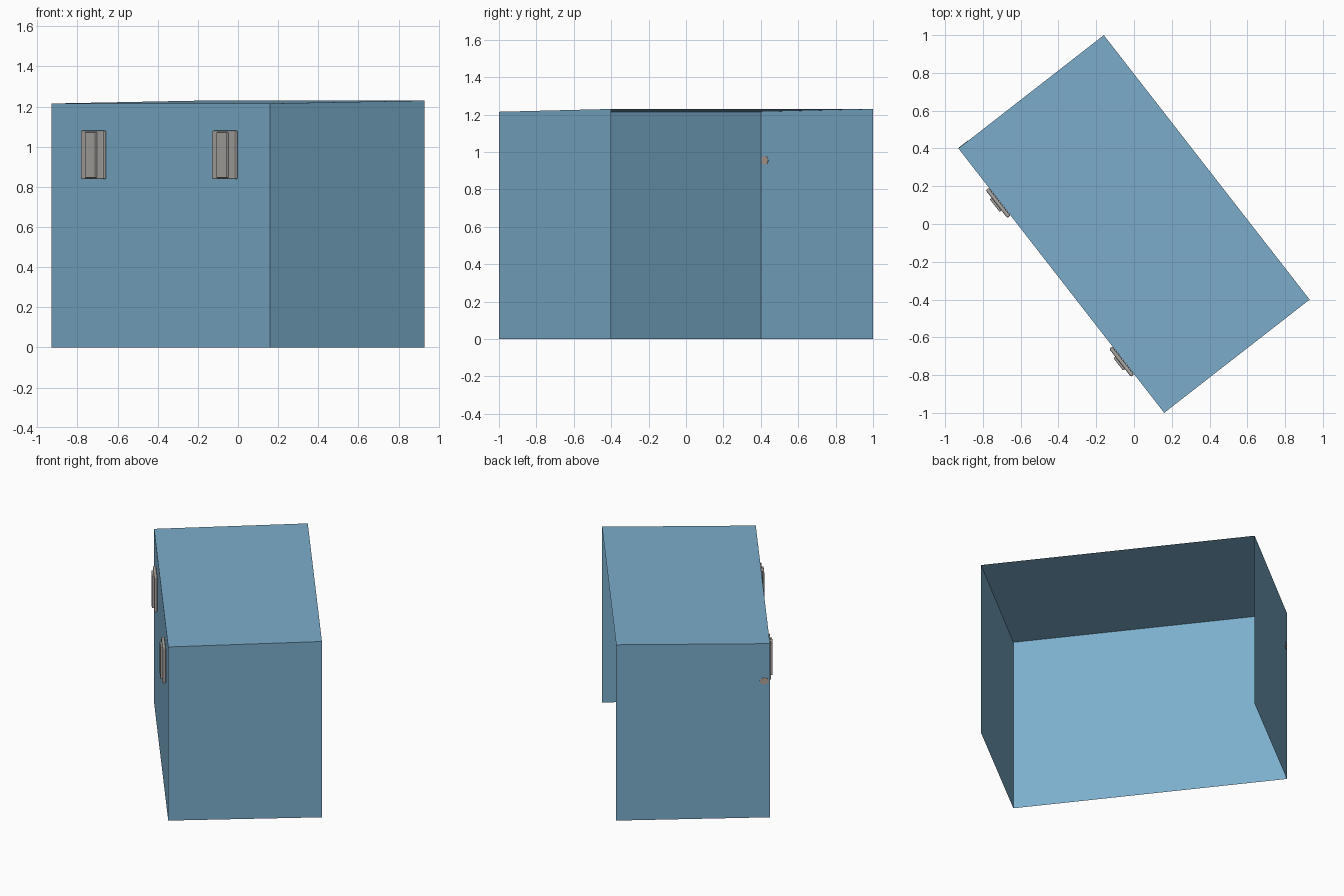
import bpy
import bmesh
import math
from mathutils import Matrix, Vector

cube = bpy.data.objects.get("Cube")
if cube:
    bpy.data.objects.remove(cube, do_unlink=True)

# Local frame: x along the long wall, -y out of that wall, then turned about z
TURN = Matrix.Rotation(math.radians(-52.1), 4, 'Z')
HALF_L, HALF_W = 0.887, 0.488
LOW, HIGH = 1.215, 1.23


def material(name, colour):
    mat = bpy.data.materials.new(name)
    mat.use_nodes = True
    mat.diffuse_color = (*colour, 1)
    mat.node_tree.nodes["Principled BSDF"].inputs["Base Color"].default_value = (*colour, 1)
    return mat


blue = material("dusty blue", (0.2, 0.42, 0.6))
grey = material("warm grey", (0.41, 0.40, 0.38))
tan = material("pale brown", (0.45, 0.36, 0.30))


def finish(name, bm, mat):
    bm.transform(TURN)
    mesh = bpy.data.meshes.new(name)
    bm.to_mesh(mesh)
    bm.free()
    mesh.materials.append(mat)
    obj = bpy.data.objects.new(name, mesh)
    bpy.context.collection.objects.link(obj)
    return obj


def block(name, low, high, mat, bevel):
    low, high = Vector(low), Vector(high)
    bm = bmesh.new()
    bmesh.ops.create_cube(bm, size=1)
    bmesh.ops.scale(bm, vec=high - low, verts=bm.verts)
    bmesh.ops.translate(bm, vec=(low + high) / 2, verts=bm.verts)
    obj = finish(name, bm, mat)
    mod = obj.modifiers.new("soft corners", 'BEVEL')
    mod.width = bevel
    mod.segments = 2
    return obj


# Shell: three sheet walls and a slightly sloping roof, open below and at the back
bm = bmesh.new()
corners = [(HALF_L, HALF_W, HIGH), (HALF_L, -HALF_W, LOW),
           (-HALF_L, -HALF_W, LOW), (-HALF_L, HALF_W, HIGH)]
base = [bm.verts.new((x, y, 0)) for x, y, z in corners]
top = [bm.verts.new(c) for c in corners]
for i in range(3):
    bm.faces.new((base[i], top[i], top[i + 1], base[i + 1]))
bm.faces.new(top)
bm.normal_update()
for face in bm.faces:
    if face.normal.dot(face.calc_center_median() - Vector((0, 0, 0.6))) < 0:
        face.normal_flip()
finish("shell", bm, blue)

# Two wall fittings, each a flat plate with a raised centre panel
for side, x in (("right", -0.53), ("left", 0.535)):
    block(side + "_fitting_plate", (x - 0.094, -HALF_W - 0.022, 0.838),
          (x + 0.094, -HALF_W - 0.001, 1.08), grey, 0.007)
    block(side + "_fitting_panel", (x - 0.042, -HALF_W - 0.034, 0.845),
          (x + 0.042, -HALF_W - 0.015, 1.073), grey, 0.004)

# Small thin patch showing on both faces of the end wall
bm = bmesh.new()
bmesh.ops.create_cone(bm, cap_ends=True, segments=8, radius1=0.03, radius2=0.03, depth=0.004)
bmesh.ops.rotate(bm, matrix=Matrix.Rotation(math.pi / 2, 3, 'Y'), verts=bm.verts)
bmesh.ops.scale(bm, vec=(1, 1, 0.8), verts=bm.verts)
bmesh.ops.translate(bm, vec=(-HALF_L, -HALF_W + 0.036, 0.955), verts=bm.verts)
finish("end_wall_patch", bm, tan)
